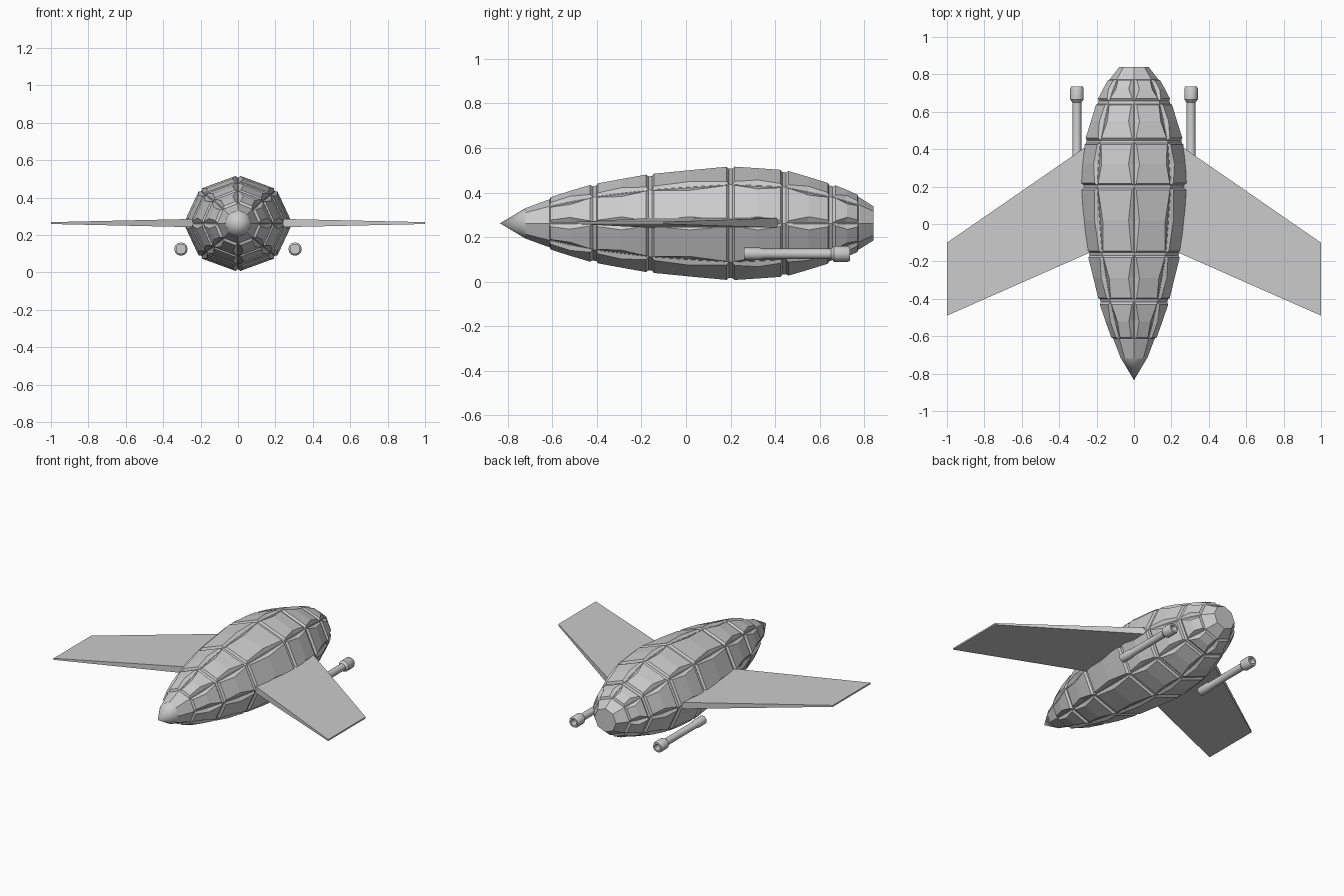
import bpy, bmesh, math
from mathutils import Vector

if "Cube" in bpy.data.objects:
    bpy.data.objects.remove(bpy.data.objects["Cube"], do_unlink=True)

AXIS_Z = 0.262
SIDES = 8

grey = bpy.data.materials.new("light grey")
grey.use_nodes = True
COLOUR = (0.6, 0.6, 0.6, 1)
grey.diffuse_color = COLOUR
grey.node_tree.nodes["Principled BSDF"].inputs["Base Color"].default_value = COLOUR


def finish(name, bm, smooth=None):
    bmesh.ops.recalc_face_normals(bm, faces=bm.faces)
    mesh = bpy.data.meshes.new(name)
    bm.to_mesh(mesh)
    bm.free()
    mesh.materials.append(grey)
    obj = bpy.data.objects.new(name, mesh)
    bpy.context.collection.objects.link(obj)
    if smooth:
        bpy.ops.object.select_all(action='DESELECT')
        obj.select_set(True)
        bpy.context.view_layer.objects.active = obj
        bpy.ops.object.shade_smooth_by_angle(angle=math.radians(smooth))
    return obj


def lathe(name, profile, x, z, sides):
    """Turn (y, radius) pairs around a line along y."""
    bm = bmesh.new()
    rings = []
    for y, r in profile:
        rings.append([bm.verts.new((x + r * math.cos(a), y, z + r * math.sin(a)))
                      for a in (2 * math.pi * i / sides for i in range(sides))])
    for lo, hi in zip(rings, rings[1:]):
        for i in range(sides):
            j = (i + 1) % sides
            bm.faces.new((lo[i], lo[j], hi[j], hi[i]))
    bm.faces.new(rings[0])
    bm.faces.new(rings[-1])
    bmesh.ops.remove_doubles(bm, verts=bm.verts, dist=0.0001)
    return finish(name, bm, 35)


# Hull stations: y, half width, half height
stations = [(-0.72, 0.07, 0.068), (-0.62, 0.108, 0.105), (-0.41, 0.18, 0.168),
            (-0.16, 0.24, 0.212), (0.2, 0.278, 0.246), (0.44, 0.255, 0.23),
            (0.65, 0.192, 0.168), (0.78, 0.125, 0.115), (0.84, 0.078, 0.077)]


def hull_point(station, i):
    y, w, h = station
    a = 2 * math.pi * i / SIDES
    return Vector((w * math.sin(a), y, AXIS_Z + h * math.cos(a)))


# Eight-sided hull core
bm = bmesh.new()
rings = [[bm.verts.new(hull_point(s, i)) for i in range(SIDES)] for s in stations]
for lo, hi in zip(rings, rings[1:]):
    for i in range(SIDES):
        j = (i + 1) % SIDES
        bm.faces.new((lo[i], lo[j], hi[j], hi[i]))
bm.faces.new(rings[0])
bm.faces.new(rings[-1])
finish("hull_core", bm)


# Raised armour panels, waisted along their long edges
def panel(bm, a, b, c, d):
    normal = (b - a).cross(d - a).normalized()
    if normal.dot((a + c) / 2 - Vector((0, (a.y + c.y) / 2, AXIS_Z))) < 0:
        normal.negate()
    along = ((d + c) - (a + b)).normalized()
    width = ((b - a).length + (c - d).length) / 2

    def row(left, right, shift, margin, lift):
        side = (right - left).normalized() * margin
        move = along * shift + normal * lift
        return [left + side + move, right - side + move]

    ml, mr = (a + d) / 2, (b + c) / 2
    waist = min(0.024, width * 0.2)
    base = row(a, b, 0.008, 0.002, 0) + row(ml, mr, 0, 0.004, 0) + row(d, c, -0.008, 0.002, 0)
    top = (row(a, b, 0.017, 0.009, 0.013) + row(ml, mr, 0, waist, 0.019)
           + row(d, c, -0.017, 0.009, 0.013))
    lo = [bm.verts.new(p) for p in base]
    hi = [bm.verts.new(p) for p in top]
    loop = [0, 1, 3, 5, 4, 2]
    for p, q in zip(loop, loop[1:] + loop[:1]):
        bm.faces.new((lo[p], lo[q], hi[q], hi[p]))
    bm.faces.new((hi[0], hi[1], hi[3], hi[2]))
    bm.faces.new((hi[2], hi[3], hi[5], hi[4]))


bm = bmesh.new()
for front, back in zip(stations[1:-2], stations[2:-1]):
    for i in range(SIDES):
        panel(bm, hull_point(front, i), hull_point(front, i + 1),
              hull_point(back, i + 1), hull_point(back, i))
finish("hull_panels", bm)

# Nose
lathe("nose_cone", [(-0.835, 0.0), (-0.72, 0.068)], 0, AXIS_Z, 24)


# Forward-swept wings and rear-facing tubes
for side, name in ((1, "left"), (-1, "right")):
    bm = bmesh.new()
    sections = []
    for x, y0, y1, t in ((0.15, -0.115, 0.487, 0.024), (1.0, -0.49, -0.1, 0.005)):
        sections.append([bm.verts.new((side * x, y, AXIS_Z + 0.002 + dz))
                         for y, dz in ((y0, -t), (y1, -t), (y1, t), (y0, t))])
    root, tip = sections
    for i in range(4):
        j = (i + 1) % 4
        bm.faces.new((root[i], root[j], tip[j], tip[i]))
    bm.faces.new(root)
    bm.faces.new(tip)
    finish(name + "_wing", bm)

    lathe(name + "_tube",
          [(0.26, 0.016), (0.26, 0.028), (0.33, 0.028), (0.345, 0.023), (0.65, 0.023),
           (0.665, 0.036), (0.725, 0.036), (0.735, 0.031), (0.735, 0.02), (0.69, 0.016)],
          side * 0.305, 0.125, 12)
